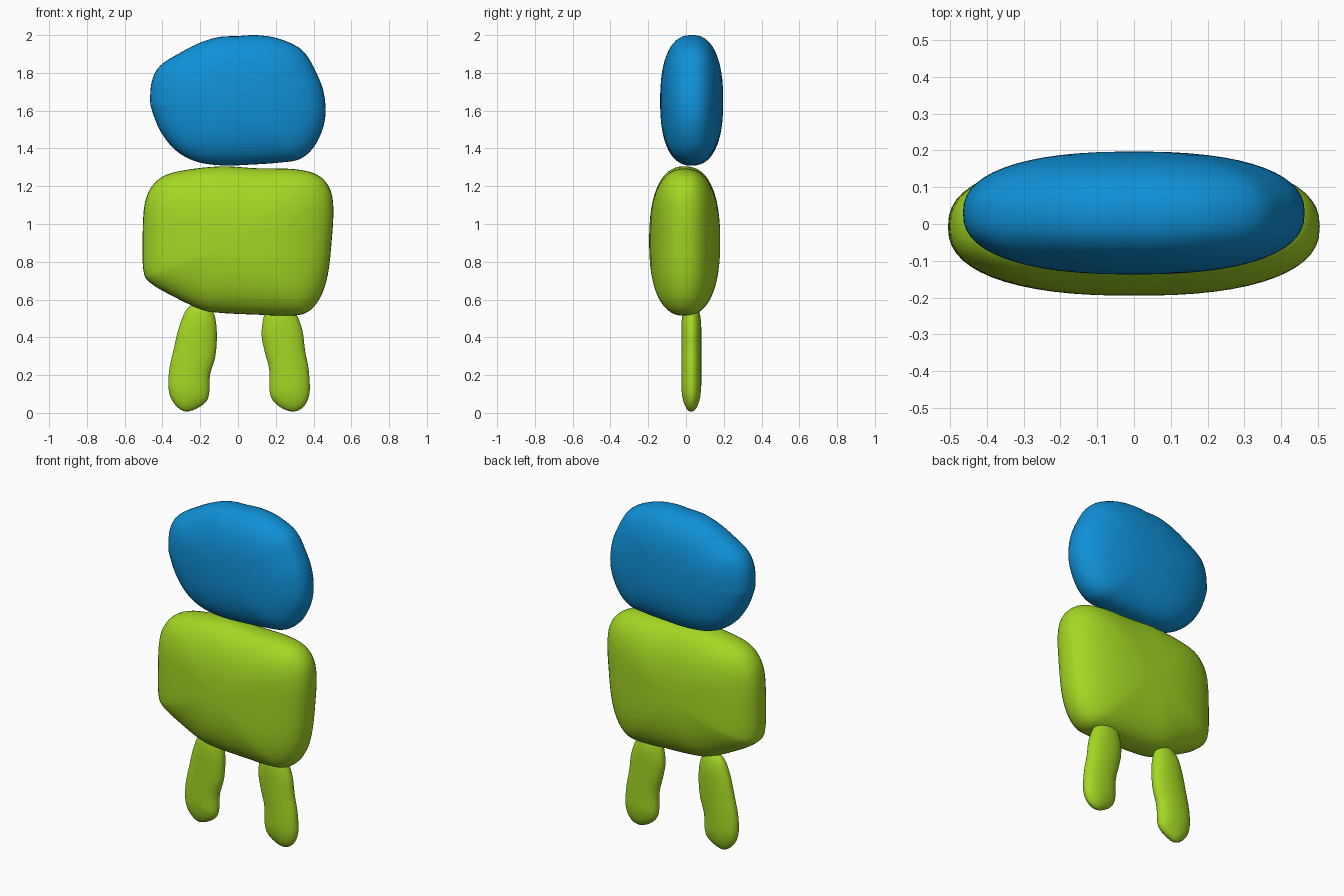
import bpy, bmesh, math
from mathutils import Vector

if "Cube" in bpy.data.objects:
    bpy.data.objects.remove(bpy.data.objects["Cube"])


def material(name, rgb):
    m = bpy.data.materials.new(name)
    m.diffuse_color = (*rgb, 1)
    m.use_nodes = True
    m.node_tree.nodes["Principled BSDF"].inputs["Base Color"].default_value = m.diffuse_color
    return m


BLUE = material("blue", (0.005, 0.28, 0.68))
GREEN = material("lime green", (0.376, 0.68, 0.017))


def smooth_loop(pts, steps=5):
    """Closed Catmull-Rom curve through the outline points."""
    p = [Vector(q) for q in pts]
    n, out = len(p), []
    for i in range(n):
        a, b, c, d = p[i - 1], p[i], p[(i + 1) % n], p[(i + 2) % n]
        for k in range(steps):
            t = k / steps
            out.append(0.5 * (2 * b + (c - a) * t + (2 * a - 5 * b + 4 * c - d) * t * t
                              + (3 * b - a - 3 * c + d) * t ** 3))
    return out


def core_point(q, core):
    """Nearest point to q on the core segment."""
    a, b = Vector(core[0]), Vector(core[1])
    d = b - a
    if d.length < 1e-6:
        return a
    return a + d * max(0, min(1, (q - a).dot(d) / d.length_squared))


def pillow(name, outline, core, y_mid, half, power, mat, rings=28):
    """Puff a front-view outline into a rounded cushion around a core segment."""
    loop = smooth_loop(outline)
    cores = [core_point(q, core) for q in loop]
    bm = bmesh.new()
    rows = []
    for j in range(rings + 1):
        t = math.pi * (0.015 + 0.97 * j / rings)
        s = math.sin(t) ** (2 / power)
        c = math.cos(t)
        y = y_mid - half * math.copysign(abs(c) ** (2 / power), c)
        rows.append([bm.verts.new((k.x + (q.x - k.x) * s, y, k.y + (q.y - k.y) * s))
                     for q, k in zip(loop, cores)])
    n = len(loop)
    for r0, r1 in zip(rows, rows[1:]):
        for i in range(n):
            bm.faces.new((r0[i], r0[(i + 1) % n], r1[(i + 1) % n], r1[i]))
    bm.faces.new(rows[0])
    bm.faces.new(rows[-1])
    bmesh.ops.recalc_face_normals(bm, faces=bm.faces)
    for f in bm.faces:
        f.smooth = True
    me = bpy.data.meshes.new(name)
    bm.to_mesh(me)
    bm.free()
    me.materials.append(mat)
    ob = bpy.data.objects.new(name, me)
    bpy.context.collection.objects.link(ob)
    return ob


# Head
pillow("head", [
    (-.465, 1.66), (-.455, 1.76), (-.41, 1.84), (-.3, 1.91), (-.2, 1.96), (-.1, 1.99),
    (0, 1.995), (.1, 2.0), (.22, 1.98), (.34, 1.92), (.41, 1.81), (.455, 1.69),
    (.46, 1.55), (.41, 1.42), (.33, 1.345), (.22, 1.325), (.08, 1.315), (-.08, 1.31),
    (-.22, 1.33), (-.33, 1.39), (-.41, 1.49), (-.455, 1.6)],
    ((0, 1.65), (0, 1.65)), 0.03, 0.167, 2.4, BLUE)

# Body
pillow("body", [
    (-.505, .92), (-.495, 1.1), (-.455, 1.2), (-.38, 1.26), (-.25, 1.29), (-.08, 1.305),
    (.1, 1.295), (.3, 1.29), (.42, 1.26), (.485, 1.19), (.505, 1.08), (.495, .9),
    (.475, .73), (.435, .61), (.37, .535), (.28, .515), (.1, .52), (-.1, .53),
    (-.2, .55), (-.33, .61), (-.46, .685), (-.5, .75)],
    ((0, .91), (0, .91)), -0.007, 0.188, 2.4, GREEN)

# Legs
pillow("left_leg", [
    (-.27, .007), (-.19, .04), (-.155, .09), (-.148, .2), (-.12, .3), (-.112, .42),
    (-.125, .52), (-.16, .58), (-.21, .59), (-.27, .55), (-.31, .46), (-.34, .34),
    (-.365, .22), (-.365, .11), (-.33, .04)],
    ((-.262, .16), (-.21, .44)), 0.028, 0.053, 2.1, GREEN)
pillow("right_leg", [
    (.285, .007), (.345, .03), (.378, .1), (.375, .22), (.355, .33), (.34, .44),
    (.30, .54), (.25, .59), (.18, .58), (.14, .52), (.125, .42), (.14, .33),
    (.165, .23), (.17, .1), (.21, .04)],
    ((.275, .16), (.23, .44)), 0.028, 0.053, 2.1, GREEN)
